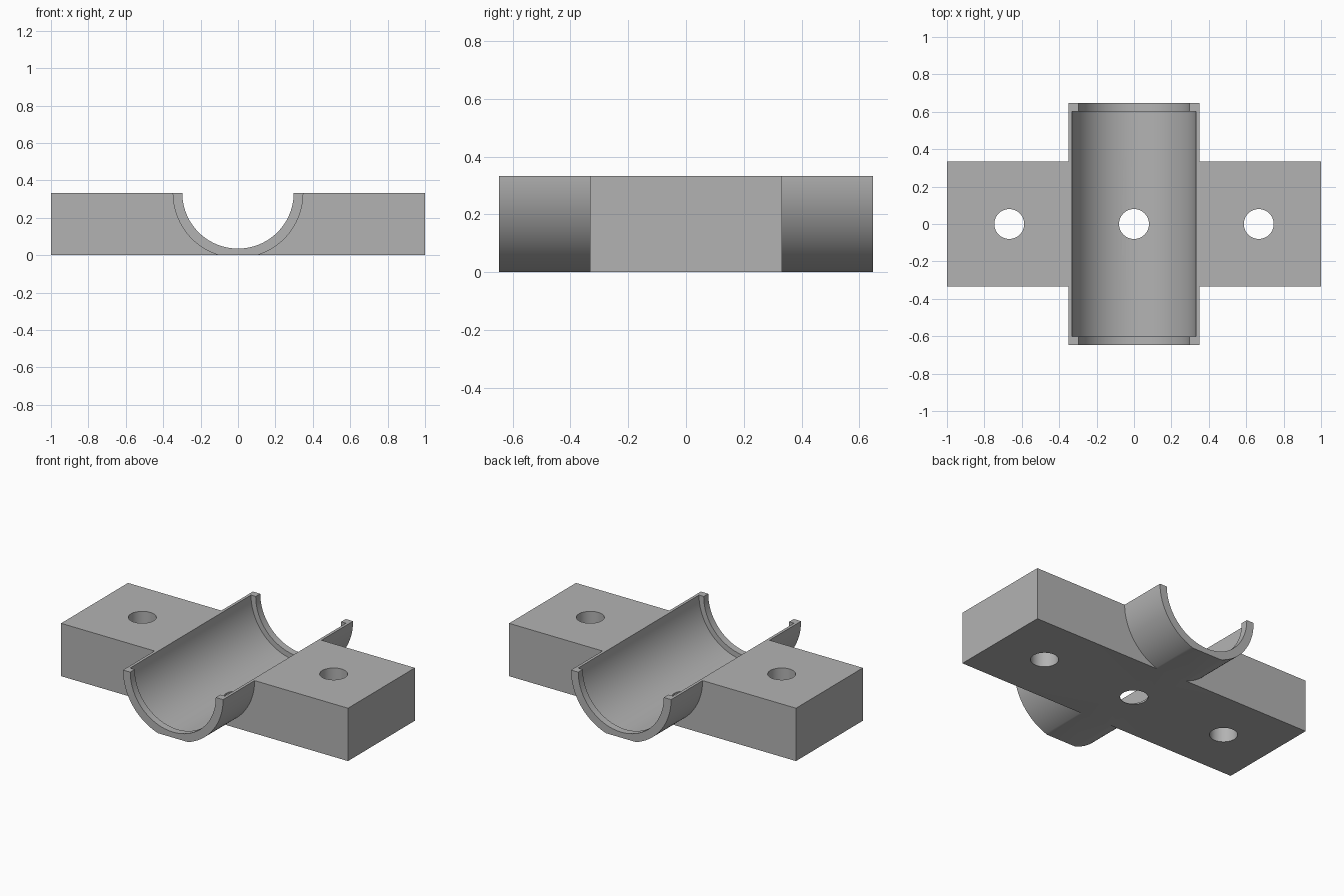
import bpy, bmesh, math
from mathutils import Matrix

if "Cube" in bpy.data.objects:
    bpy.data.objects.remove(bpy.data.objects["Cube"])

HEIGHT = 0.333        # the bore axis lies on the top plane
HALF_DEPTH = 0.333
TUBE_END, BORE_END = 0.647, 0.602
OUTER_R, BORE_R, LIP_R = 0.349, 0.331, 0.298
HOLE_R, HOLE_X = 0.08, 0.667

grey = bpy.data.materials.new("plain grey")
grey.use_nodes = True
colour = (0.45, 0.45, 0.45, 1)
grey.diffuse_color = colour
grey.node_tree.nodes["Principled BSDF"].inputs["Base Color"].default_value = colour


def make_object(name, bm):
    bmesh.ops.recalc_face_normals(bm, faces=bm.faces)
    mesh = bpy.data.meshes.new(name)
    bm.to_mesh(mesh)
    bm.free()
    mesh.materials.append(grey)
    obj = bpy.data.objects.new(name, mesh)
    bpy.context.collection.objects.link(obj)
    return obj


def cylinder(name, radius, length, x, z, along_y=False, sides=96):
    bm = bmesh.new()
    turn = Matrix.Rotation(math.pi / 2, 4, "X") if along_y else Matrix()
    bmesh.ops.create_cone(bm, cap_ends=True, segments=sides, radius1=radius,
                          radius2=radius, depth=length,
                          matrix=Matrix.Translation((x, 0, z)) @ turn)
    return make_object(name, bm)


def combine(target, other, operation):
    mod = target.modifiers.new(other.name, "BOOLEAN")
    mod.operation, mod.object, mod.solver = operation, other, "EXACT"
    bpy.context.view_layer.objects.active = target
    bpy.ops.object.modifier_apply(modifier=mod.name)
    bpy.data.objects.remove(other)


# Mounting block
bm = bmesh.new()
bmesh.ops.create_cube(bm, size=1, matrix=Matrix.Translation((0, 0, HEIGHT / 2))
                      @ Matrix.Diagonal((2, 2 * HALF_DEPTH, HEIGHT, 1)))
cradle = make_object("clamp_cradle", bm)

# Half-round trough with a flat underside
bm = bmesh.new()
steps = 36
end_angle = math.asin(HEIGHT / OUTER_R)
angles = [end_angle * i / steps for i in range(steps + 1)]
side = [(OUTER_R * math.cos(a), HEIGHT - OUTER_R * math.sin(a)) for a in angles]
profile = side + [(-x, z) for x, z in reversed(side)]
face = bm.faces.new([bm.verts.new((x, -TUBE_END, z)) for x, z in profile])
new = bmesh.ops.extrude_face_region(bm, geom=[face])["geom"]
bmesh.ops.translate(bm, vec=(0, 2 * TUBE_END, 0),
                    verts=[v for v in new if isinstance(v, bmesh.types.BMVert)])
combine(cradle, make_object("trough", bm), "UNION")

# Wide bore, with a narrower opening that leaves a lip at each end
combine(cradle, cylinder("bore", BORE_R, 2 * BORE_END, 0, HEIGHT, True), "DIFFERENCE")
combine(cradle, cylinder("lip_opening", LIP_R, 2, 0, HEIGHT, True), "DIFFERENCE")

# Three screw holes
for x in (-HOLE_X, 0, HOLE_X):
    combine(cradle, cylinder("screw_hole", HOLE_R, 2, x, 0, sides=48), "DIFFERENCE")

# Smooth curved walls, sharp edges elsewhere
bpy.ops.object.select_all(action="DESELECT")
cradle.select_set(True)
bpy.context.view_layer.objects.active = cradle
bpy.ops.object.shade_smooth_by_angle(angle=math.radians(25))
